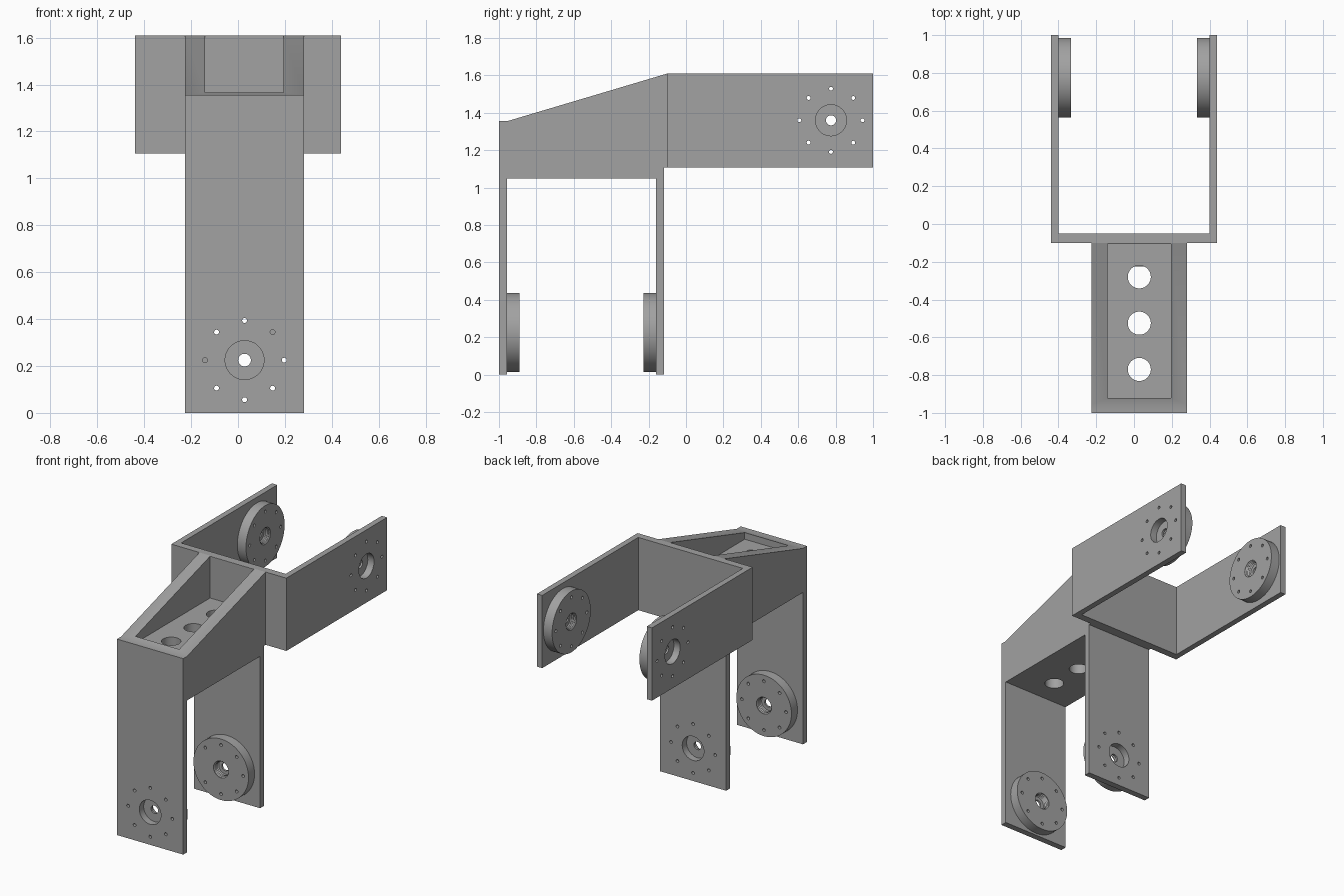
import bpy, bmesh, math
from mathutils import Matrix, Vector

if "Cube" in bpy.data.objects:
    bpy.data.objects.remove(bpy.data.objects["Cube"])

grey = bpy.data.materials.new("plain grey")
grey.diffuse_color = (0.36, 0.36, 0.36, 1)
grey.use_nodes = True
grey.node_tree.nodes["Principled BSDF"].inputs["Base Color"].default_value = grey.diffuse_color


def make(name, bm):
    bmesh.ops.remove_doubles(bm, verts=bm.verts, dist=1e-5)
    bmesh.ops.recalc_face_normals(bm, faces=bm.faces)
    me = bpy.data.meshes.new(name)
    bm.to_mesh(me)
    bm.free()
    me.materials.append(grey)
    ob = bpy.data.objects.new(name, me)
    bpy.context.collection.objects.link(ob)
    return ob


def prism(name, pts, extrude):
    """Closed 3D polygon pushed along a vector."""
    bm = bmesh.new()
    face = bm.faces.new([bm.verts.new(p) for p in pts])
    top = bmesh.ops.extrude_face_region(bm, geom=[face])
    verts = [g for g in top["geom"] if isinstance(g, bmesh.types.BMVert)]
    bmesh.ops.translate(bm, verts=verts, vec=extrude)
    return make(name, bm)


def lathe(name, profile, frame, steps=48):
    """Spin (radius, depth) points about the local z axis."""
    bm = bmesh.new()
    vs = [bm.verts.new((r, 0, h)) for r, h in profile]
    edges = [bm.edges.new(p) for p in zip(vs, vs[1:])]
    bmesh.ops.spin(bm, geom=vs + edges, cent=(0, 0, 0), axis=(0, 0, 1),
                   angle=2 * math.pi, steps=steps, use_merge=True)
    bm.transform(frame)
    return make(name, bm)


def rod(name, r, h0, h1, frame, steps=48):
    return lathe(name, [(0, h0), (r, h0), (r, h1), (0, h1)], frame, steps)


def cut(ob, cutters):
    bpy.context.view_layer.objects.active = ob
    for c in cutters:
        mod = ob.modifiers.new("cut", "BOOLEAN")
        mod.operation, mod.solver, mod.object = "DIFFERENCE", "EXACT", c
        bpy.ops.object.modifier_apply(modifier=mod.name)


def discard(cutters):
    for c in cutters:
        bpy.data.objects.remove(c)


# Lower bracket: side outline pushed across x
X0, X1, XC = -0.225, 0.281, 0.028
side = [(-1, 0), (-0.957, 0), (-0.957, 1.05), (-0.16, 1.05), (-0.16, 0), (-0.117, 0),
        (-0.117, 1.107), (-0.10, 1.107), (-0.10, 1.61), (-0.957, 1.355), (-1, 1.355)]
lower = prism("lower_bracket", [(X0, y, z) for y, z in side], (X1 - X0, 0, 0))

# Trough between the two sloping ribs, with three round holes through its floor
trough = prism("trough_cutter", [(-0.14, y, 1.32) for y in (-0.92,)] +
               [(-0.14, -0.105, 1.32), (-0.14, -0.105, 1.8), (-0.14, -0.92, 1.8)],
               (0.335, 0, 0))
holes = [rod("floor_hole_cutter", 0.061, 0.95, 1.5, Matrix.Translation((XC, y, 0)))
         for y in (-0.28, -0.525, -0.77)]
cut(lower, [trough] + holes)
discard([trough] + holes)

# Upper bracket: U outline pushed up
u = [(-0.44, -0.10), (0.44, -0.10), (0.44, 1), (0.40, 1), (0.40, -0.05),
     (-0.40, -0.05), (-0.40, 1), (-0.44, 1)]
upper = prism("upper_bracket", [(x, y, 1.107) for x, y in u], (0, 0, 0.503))

# Ridged centre bore, wide recess on the outside, eight bolt holes
bore = [(0, -0.02), (0.083, -0.02), (0.083, 0.048), (0.027, 0.048), (0.027, 0.062)]
bore += [(0.058 if i % 2 else 0.050, 0.062 + 0.006 * i) for i in range(8)]
bore += [(0.055, 0.13), (0, 0.13)]

# Hub discs: outer face position, inward direction, plate thickness, bracket
hubs = [("front_hub", (XC, -1, 0.225), (0, 1, 0), 0.043, lower),
        ("back_hub", (XC, -0.117, 0.225), (0, -1, 0), 0.043, lower),
        ("left_hub", (-0.44, 0.775, 1.36), (1, 0, 0), 0.040, upper),
        ("right_hub", (0.44, 0.775, 1.36), (-1, 0, 0), 0.040, upper)]
for name, pos, direction, thick, bracket in hubs:
    frame = Matrix.Translation(pos) @ Vector(direction).to_track_quat("Z", "Y").to_matrix().to_4x4()
    disc = rod(name, 0.211, thick, thick + 0.066, frame, 64)
    tools = [lathe("bore_cutter", bore, frame)]
    for i in range(8):
        a = i * math.pi / 4
        spot = frame @ Matrix.Translation((0.169 * math.cos(a), 0.169 * math.sin(a), 0))
        tools.append(rod("bolt_cutter", 0.0105, -0.02, 0.13, spot, 16))
    cut(disc, tools)
    cut(bracket, tools)
    discard(tools)

# Round faces smooth, flat edges sharp
bpy.ops.object.select_all(action="SELECT")
bpy.ops.object.shade_smooth_by_angle(angle=math.radians(30))
